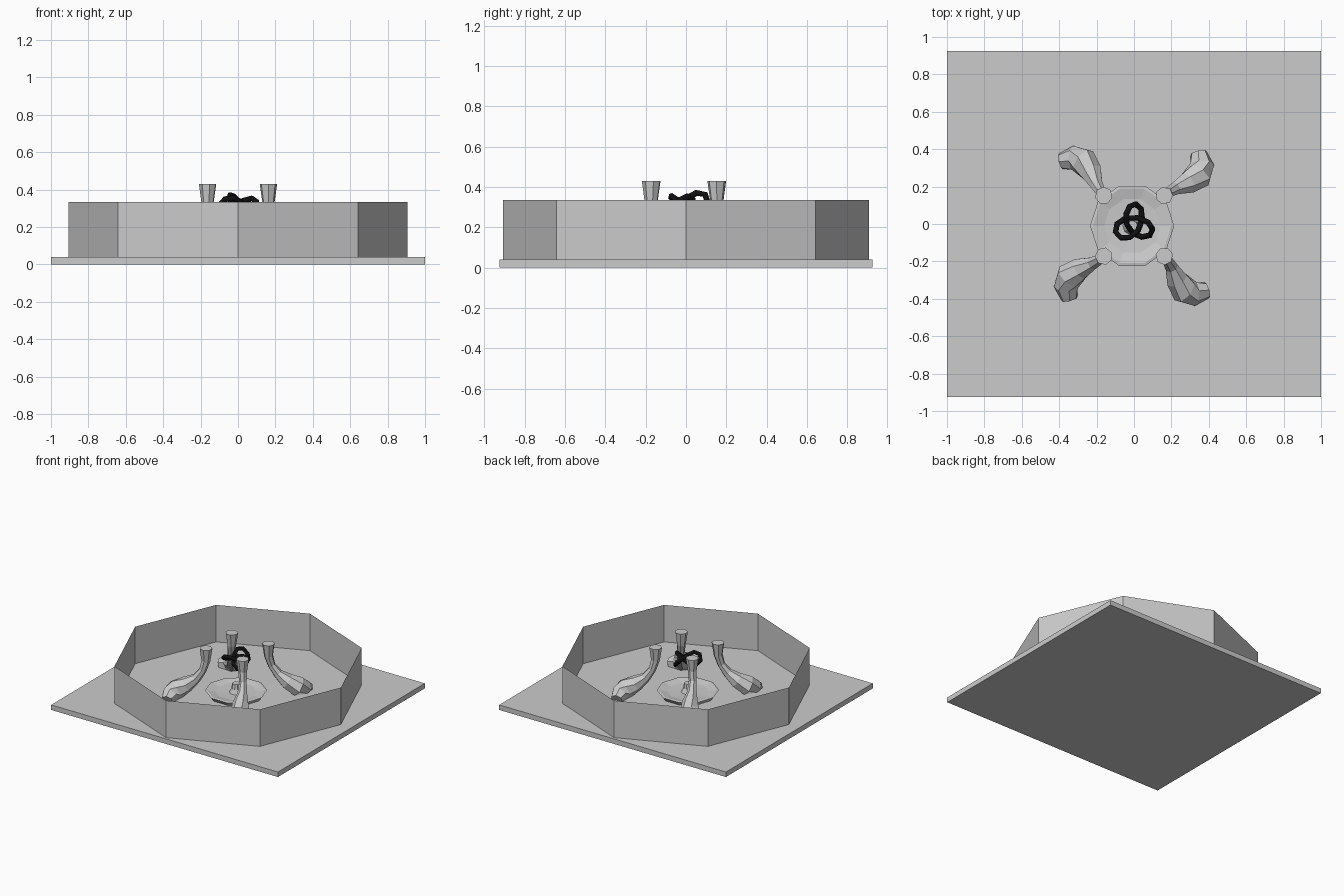
import bpy, bmesh, math
from mathutils import Vector, Matrix

cube = bpy.data.objects.get("Cube")
if cube:
    bpy.data.objects.remove(cube, do_unlink=True)


def material(name, value):
    mat = bpy.data.materials.new(name)
    mat.use_nodes = True
    colour = (value, value, value, 1)
    mat.diffuse_color = colour
    mat.node_tree.nodes["Principled BSDF"].inputs["Base Color"].default_value = colour
    return mat


stone = material("stone_grey", 0.6)
black = material("black", 0.005)
FLOOR = 0.04


def finish(name, bm, mat):
    bmesh.ops.recalc_face_normals(bm, faces=bm.faces)
    mesh = bpy.data.meshes.new(name)
    bm.to_mesh(mesh)
    bm.free()
    mesh.materials.append(mat)
    obj = bpy.data.objects.new(name, mesh)
    bpy.context.collection.objects.link(obj)
    return obj


def loft(name, rings, mat):
    """Skin a list of rings of points and cap both ends."""
    bm = bmesh.new()
    loops = [[bm.verts.new(p) for p in ring] for ring in rings]
    n = len(loops[0])
    for a, b in zip(loops, loops[1:]):
        for i in range(n):
            j = (i + 1) % n
            bm.faces.new((a[i], a[j], b[j], b[i]))
    bm.faces.new(loops[0])
    bm.faces.new(loops[-1])
    return finish(name, bm, mat)


def circle(radius, sides, turn=0.0):
    return [Vector((radius * math.cos(math.tau * i / sides + turn),
                    radius * math.sin(math.tau * i / sides + turn), 0)) for i in range(sides)]


# Base slab
bm = bmesh.new()
bmesh.ops.create_cube(bm, size=1, matrix=Matrix.Translation((0, 0, FLOOR / 2))
                      @ Matrix.Diagonal((2, 1.85, FLOOR, 1)))
finish("base_slab", bm, stone)

# Thin eight-sided wall, open at the top
bm = bmesh.new()
low, high = [[bm.verts.new(p + Vector((0, 0, z))) for p in circle(0.907, 8)]
             for z in (FLOOR, 0.335)]
for i in range(8):
    j = (i + 1) % 8
    bm.faces.new((low[i], low[j], high[j], high[i]))
finish("pool_wall", bm, stone)

# Shallow ten-sided dish and its nozzle
centre = Vector((-0.01, -0.01, 0))


def turned(name, profile, sides):
    loft(name, [[p + centre + Vector((0, 0, z)) for p in circle(r, sides)]
                for r, z in profile], stone)


turned("dish", [(0.2, FLOOR), (0.225, 0.072), (0.21, 0.075), (0.15, 0.062), (0.06, 0.058)], 10)
turned("nozzle", [(0.05, 0.057), (0.035, 0.09), (0.028, 0.13)], 10)

# Four curling spouts: x, y, z and radius along each, from mouth to foot
spout_path = [(0.162, 0.162, 0.43, 0.047), (0.163, 0.163, 0.33, 0.033),
              (0.18, 0.178, 0.255, 0.028), (0.22, 0.2, 0.19, 0.036),
              (0.285, 0.228, 0.135, 0.06), (0.345, 0.27, 0.095, 0.076),
              (0.362, 0.325, 0.065, 0.066), (0.345, 0.39, 0.045, 0.045)]
points = [Vector(p[:3]) for p in spout_path]
down = Vector((0, 0, -1))
for k, label in enumerate(("back_left", "back_right", "front_right", "front_left")):
    spin = Matrix.Translation((0, -0.01, 0)) @ Matrix.Rotation(k * math.pi / 2, 4, "Z")
    rings = []
    for i, (x, y, z, r) in enumerate(spout_path):
        tangent = points[min(i + 1, len(points) - 1)] - points[max(i - 1, 0)]
        frame = down.rotation_difference(tangent) if i else Matrix.Identity(3).to_quaternion()
        ring = [spin @ (points[i] + frame @ p) for p in circle(r, 7)]
        for p in ring:
            p.z = max(p.z, FLOOR)
        rings.append(ring)
    loft("spout_" + label, rings, stone)

# Floating three-lobed knot, tipped slightly towards the front left
curve = bpy.data.curves.new("knot", "CURVE")
curve.dimensions = "3D"
curve.bevel_depth = 0.016
curve.bevel_resolution = 1
spline = curve.splines.new("POLY")
COUNT = 18
spline.points.add(COUNT - 1)
for i, point in enumerate(spline.points):
    t = math.tau * i / COUNT + 0.1
    point.co = (0.036 * (math.sin(t) + 2 * math.sin(2 * t)),
                0.036 * (2 * math.cos(2 * t) - math.cos(t)),
                0.036 * math.sin(3 * t), 1)
spline.use_cyclic_u = True
curve.materials.append(black)
knot = bpy.data.objects.new("knot", curve)
bpy.context.collection.objects.link(knot)
knot.matrix_world = (Matrix.Translation((0, 0, 0.325))
                     @ Matrix.Rotation(math.radians(9), 4, Vector((1, 1, 0))))
bpy.ops.object.select_all(action="DESELECT")
knot.select_set(True)
bpy.context.view_layer.objects.active = knot
bpy.ops.object.convert(target="MESH")
